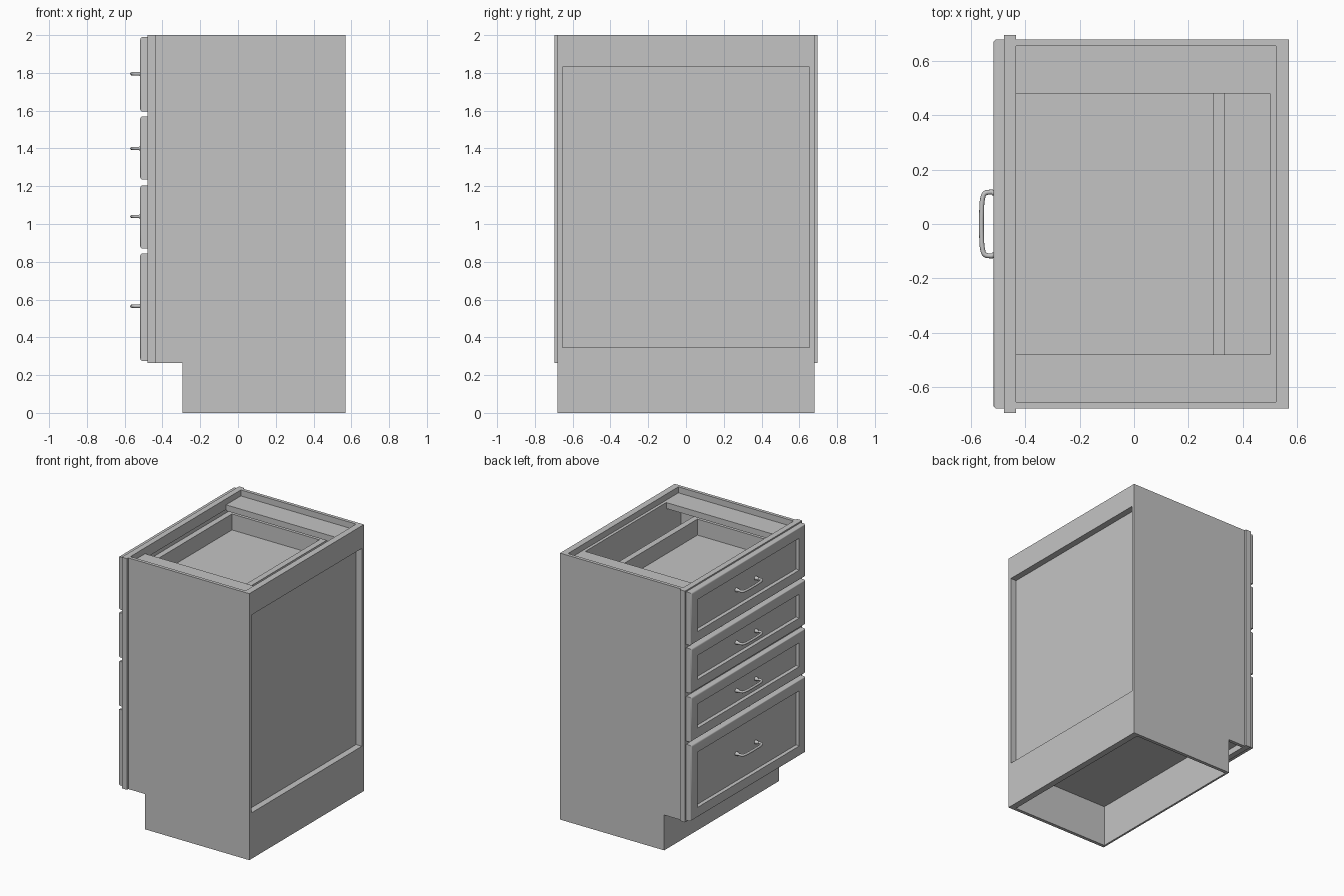
import bpy, bmesh, math
from mathutils import Matrix

cube = bpy.data.objects.get("Cube")
if cube:
    bpy.data.objects.remove(cube, do_unlink=True)

# Single painted finish
paint = bpy.data.materials.new("light_grey_paint")
paint.use_nodes = True
paint.diffuse_color = (0.55, 0.55, 0.55, 1)
paint.node_tree.nodes["Principled BSDF"].inputs["Base Color"].default_value = (0.55, 0.55, 0.55, 1)


def add_object(name, bm):
    bmesh.ops.recalc_face_normals(bm, faces=bm.faces[:])
    mesh = bpy.data.meshes.new(name)
    bm.to_mesh(mesh)
    bm.free()
    mesh.materials.append(paint)
    obj = bpy.data.objects.new(name, mesh)
    bpy.context.collection.objects.link(obj)
    return obj


def box_mesh(x, y, z):
    bm = bmesh.new()
    size = Matrix.Diagonal((x[1] - x[0], y[1] - y[0], z[1] - z[0], 1))
    centre = Matrix.Translation((sum(x) / 2, sum(y) / 2, sum(z) / 2))
    bmesh.ops.create_cube(bm, size=1, matrix=centre @ size)
    return bm


def box(name, x, y, z):
    return add_object(name, box_mesh(x, y, z))


def smooth(obj, angle):
    bpy.ops.object.select_all(action='DESELECT')
    obj.select_set(True)
    bpy.context.view_layer.objects.active = obj
    bpy.ops.object.shade_smooth_by_angle(angle=math.radians(angle))


# Side panels with the toe notch cut from the lower front corner
def side_panel(name, y0, y1):
    profile = [(-0.295, 0), (0.57, 0), (0.57, 2), (-0.435, 2), (-0.435, 0.265), (-0.295, 0.265)]
    bm = bmesh.new()
    face = bm.faces.new([bm.verts.new((x, y0, z)) for x, z in profile])
    new = bmesh.ops.extrude_face_region(bm, geom=[face])["geom"]
    bmesh.ops.translate(bm, vec=(0, y1 - y0, 0),
                        verts=[v for v in new if isinstance(v, bmesh.types.BMVert)])
    return add_object(name, bm)


IN = 0.655  # inner face of the sides
for label, s in (("near", -1), ("far", 1)):
    side_panel(f"{label}_side_panel", s * IN, s * 0.68)
    box(f"{label}_top_stretcher", (-0.435, 0.522), sorted((s * 0.48, s * IN)), (1.91, 1.955))
    box(f"{label}_frame_stile", (-0.478, -0.435), sorted((s * 0.61, s * 0.695)), (0.265, 2))

# Floor, toe board and back
box("cabinet_floor", (-0.435, 0.522), (-IN, IN), (0.31, 0.345))
box("toe_board", (-0.295, -0.28), (-IN, IN), (0, 0.31))
box("back_panel", (0.50, 0.522), (-IN, IN), (0.31, 1.955))
box("back_top_rail", (0.522, 0.57), (-IN, IN), (1.83, 2))
box("back_bottom_rail", (0.522, 0.57), (-IN, IN), (0, 0.345))

# Face frame rails
for i, z in enumerate([(0.265, 0.345), (0.82, 0.895), (1.18, 1.26), (1.545, 1.62), (1.92, 2)]):
    box(f"frame_rail_{i + 1}", (-0.478, -0.435), (-0.61, 0.61), z)


# Drawer front: rounded outer edge and a sunken centre panel
def drawer_front(name, z):
    bm = box_mesh((-0.518, -0.478), (-0.68, 0.68), z)
    face = min(bm.faces, key=lambda f: f.calc_center_median().x)
    bmesh.ops.bevel(bm, geom=face.edges[:], offset=0.014, segments=3,
                    profile=0.5, affect='EDGES')
    bm.normal_update()
    face = max((f for f in bm.faces if f.normal.x < -0.99), key=lambda f: f.calc_area())
    bmesh.ops.inset_region(bm, faces=[face], thickness=0.09, depth=0)
    bmesh.ops.inset_region(bm, faces=[face], thickness=0.01, depth=-0.02)
    smooth(add_object(name, bm), 35)


# Pull: a bent round bar with two flared feet
def handle(name, z):
    half = [(-0.50, 0.115), (-0.535, 0.117), (-0.55, 0.112), (-0.557, 0.095), (-0.561, 0.04)]
    path = half + [(x, -y) for x, y in reversed(half)]
    curve = bpy.data.curves.new(name, 'CURVE')
    curve.dimensions = '3D'
    curve.bevel_depth = 0.009
    curve.bevel_resolution = 3
    curve.resolution_u = 4
    curve.use_fill_caps = True
    spline = curve.splines.new('BEZIER')
    spline.bezier_points.add(len(path) - 1)
    for p, (x, y) in zip(spline.bezier_points, path):
        p.co = (x, y, z)
        p.handle_left_type = p.handle_right_type = 'AUTO'
    curve.materials.append(paint)
    obj = bpy.data.objects.new(name, curve)
    bpy.context.collection.objects.link(obj)
    bpy.ops.object.select_all(action='DESELECT')
    obj.select_set(True)
    bpy.context.view_layer.objects.active = obj
    bpy.ops.object.convert(target='MESH')
    smooth(bpy.context.view_layer.objects.active, 40)
    for i, y in enumerate((-0.115, 0.115)):
        bm = bmesh.new()
        bmesh.ops.create_cone(bm, cap_ends=True, segments=16, radius1=0.01, radius2=0.016, depth=0.03,
                              matrix=Matrix.Translation((-0.508, y, z)) @ Matrix.Rotation(math.pi / 2, 4, 'Y'))
        smooth(add_object(f"{name}_foot_{i + 1}", bm), 40)


# Open drawer box behind each front
def drawer_box(name, z0, z1):
    inner, outer = 0.55, 0.595
    box(f"{name}_box_front", (-0.478, -0.435), (-outer, outer), (z0, z1))
    box(f"{name}_box_back", (0.29, 0.335), (-outer, outer), (z0, z1))
    box(f"{name}_box_near_side", (-0.435, 0.29), (-outer, -inner), (z0, z1))
    box(f"{name}_box_far_side", (-0.435, 0.29), (inner, outer), (z0, z1))
    box(f"{name}_box_bottom", (-0.435, 0.29), (-inner, inner), (z1 - 0.14, z1 - 0.12))


drawers = [(0.275, 0.845, 0.565), (0.87, 1.205, 1.04), (1.235, 1.57, 1.40), (1.595, 1.99, 1.795)]
for i, (z0, z1, zh) in enumerate(drawers):
    name = f"drawer_{i + 1}"
    drawer_front(f"{name}_front", (z0, z1))
    handle(f"{name}_handle", zh)
    drawer_box(name, z0 + 0.08, z1 - 0.13)
